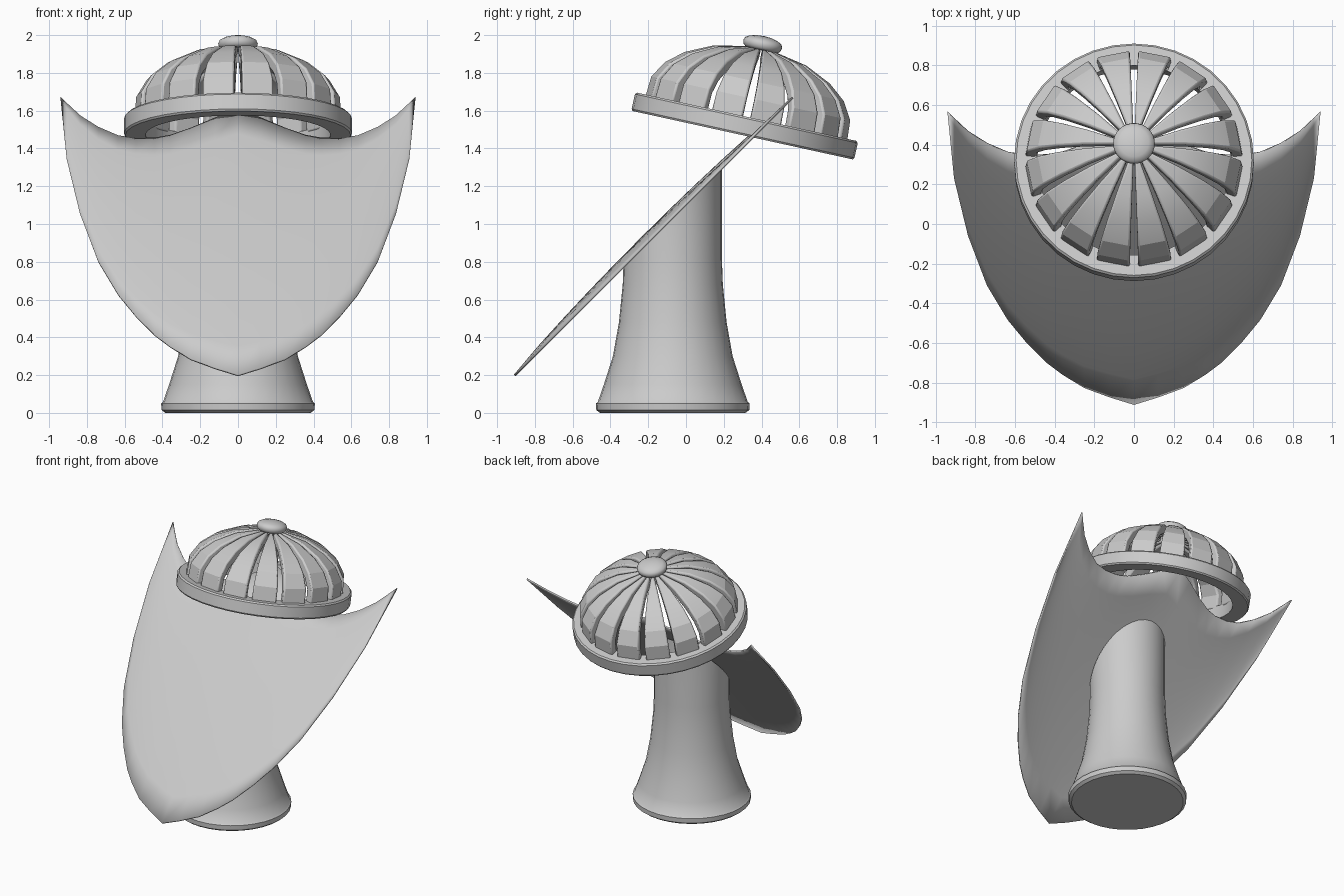
import bpy, bmesh, math
from mathutils import Matrix, Vector

if "Cube" in bpy.data.objects:
    bpy.data.objects.remove(bpy.data.objects["Cube"])


def finish(bm, name, angle, matrix=Matrix()):
    bmesh.ops.remove_doubles(bm, verts=bm.verts, dist=1e-5)
    bmesh.ops.recalc_face_normals(bm, faces=bm.faces)
    me = bpy.data.meshes.new(name)
    bm.to_mesh(me)
    bm.free()
    ob = bpy.data.objects.new(name, me)
    bpy.context.collection.objects.link(ob)
    ob.matrix_world = matrix
    bpy.ops.object.select_all(action='DESELECT')
    ob.select_set(True)
    bpy.context.view_layer.objects.active = ob
    bpy.ops.object.shade_smooth_by_angle(angle=math.radians(angle))
    return ob


def lathe(profile, n=32):
    bm = bmesh.new()
    vs = [bm.verts.new((r, 0, z)) for r, z in profile]
    es = [bm.edges.new((a, b)) for a, b in zip(vs, vs[1:])]
    bmesh.ops.spin(bm, geom=vs + es, cent=(0, 0, 0), axis=(0, 0, 1),
                   angle=math.tau, steps=n, use_merge=False)
    bmesh.ops.remove_doubles(bm, verts=bm.verts, dist=1e-5)
    return bm


# Flared pedestal, cut off at a slant behind the shield
bm = lathe([(0, 0), (.385, 0), (.405, .015), (.407, .05), (.397, .058), (.365, .15),
            (.317, .3), (.285, .48), (.265, .68), (.26, .82), (.26, 1.5), (0, 1.5)])
bmesh.ops.translate(bm, verts=bm.verts, vec=(0, -.07, 0))
cut = bmesh.ops.bisect_plane(bm, geom=bm.verts[:] + bm.edges[:] + bm.faces[:],
                             plane_co=(0, 0, 1.13), plane_no=(0, -1, 1), clear_outer=True)
rim = [e for e in cut['geom_cut'] if isinstance(e, bmesh.types.BMEdge)]
bmesh.ops.holes_fill(bm, edges=rim, sides=0)
finish(bm, "pedestal", 35)

# Shield plate: columns of (x, lower edge z, upper edge z), leaning back 45 degrees
cols = [(0, .198, 1.60), (.12, .235, 1.56), (.25, .283, 1.505), (.36, .35, 1.467),
        (.44, .41, 1.453), (.54, .51, 1.451), (.635, .625, 1.465), (.74, .80, 1.51),
        (.835, 1.05, 1.57), (.905, 1.34, 1.635), (.94, 1.67, 1.67)]
cols = [(-x, a, b) for x, a, b in cols[:0:-1]] + cols
ROWS = 10
bm = bmesh.new()
grid = []
for x, lo, hi in cols:
    line = []
    for i in range(ROWS + 1):
        t = i / ROWS
        z = lo + (hi - lo) * t
        swell = .038 * (4 * t * (1 - t)) ** .8 * (1 - (x / .94) ** 2) ** .8
        line.append(bm.verts.new((x, z - 1.105 - swell * .707, z + swell * .707)))
    grid.append(line)
for a, b in zip(grid, grid[1:]):
    for i in range(ROWS):
        bm.faces.new((a[i], b[i], b[i + 1], a[i + 1]))
bmesh.ops.dissolve_degenerate(bm, edges=bm.edges, dist=1e-5)
shield = finish(bm, "shield", 35)
mod = shield.modifiers.new("thickness", 'SOLIDIFY')
mod.thickness = .012
mod.offset = 0

# Tilted frame shared by all the dome parts
tilt = Matrix.Translation((0, .30, 1.47)) @ Matrix.Rotation(math.radians(-12.4), 4, 'X')

# Dome rim
bm = lathe([(.49, 0), (.597, 0), (.604, .01), (.604, .09), (.594, .1), (.49, .1), (.49, 0)], 36)
finish(bm, "dome_rim", 30, tilt)

# Sixteen curved staves, outer and inner (radius, height) at each section
outer = [(.543, .085), (.535, .2), (.48, .292), (.39, .366), (.25, .432), (.07, .468)]
inner = [(.485, .085), (.478, .18), (.435, .25), (.355, .312), (.235, .372), (.07, .408)]
N = 16
half = math.tan(math.pi / N * .80)
bm = bmesh.new()
for k in range(N):
    rot = Matrix.Rotation((k + .5) * math.tau / N, 3, 'Z')
    rings = []
    for (ro, zo), (ri, zi) in zip(outer, inner):
        rings.append([bm.verts.new(rot @ Vector((r, s * r * half, z)))
                      for r, s, z in ((ro, -1, zo), (ro, 1, zo), (ri, 1, zi), (ri, -1, zi))])
    for a, b in zip(rings, rings[1:]):
        for i in range(4):
            j = (i + 1) % 4
            bm.faces.new((a[i], a[j], b[j], b[i]))
    bm.faces.new(rings[0])
    bm.faces.new(rings[-1])
staves = finish(bm, "dome_staves", 18, tilt)
bev = staves.modifiers.new("rounding", 'BEVEL')
bev.width = .012
bev.segments = 2
bev.limit_method = 'ANGLE'
bev.angle_limit = math.radians(50)

# Flattened knob on top
bm = lathe([(0, .46), (.085, .462), (.1, .475), (.105, .495), (.098, .512),
            (.075, .525), (.04, .534), (0, .537)])
finish(bm, "dome_knob", 60, tilt)
